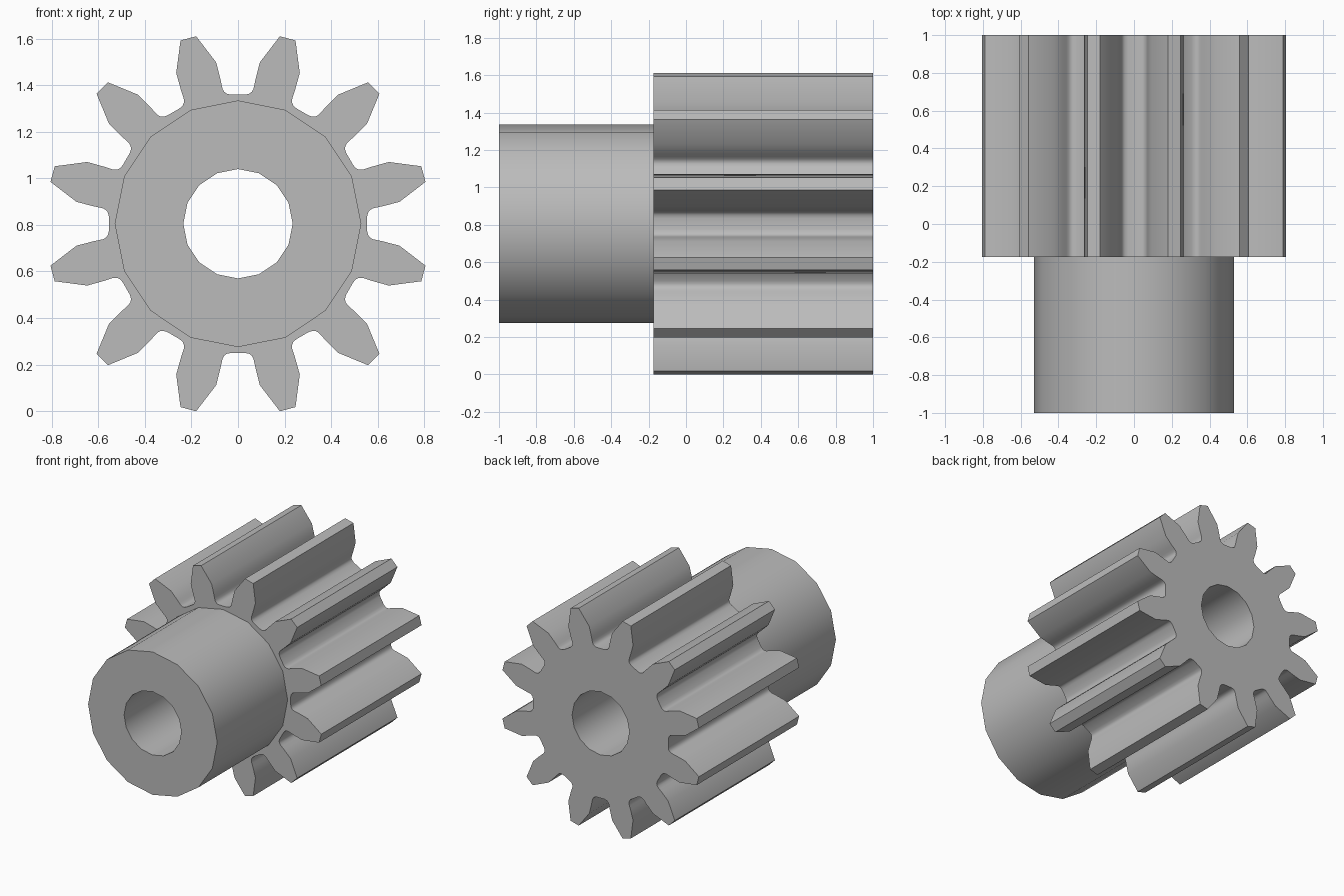
import bpy
import bmesh
from math import sin, cos, pi, radians
from mathutils import Matrix, Vector

if "Cube" in bpy.data.objects:
    bpy.data.objects.remove(bpy.data.objects["Cube"], do_unlink=True)

TEETH = 12
AXIS_Z = 0.805
FRONT, STEP, BACK = -1.0, -0.175, 1.0

grey = bpy.data.materials.new("plain_grey")
grey.use_nodes = True
colour = (0.5, 0.5, 0.5, 1)
grey.diffuse_color = colour
grey.node_tree.nodes["Principled BSDF"].inputs["Base Color"].default_value = colour


def circle(radius, sides=16):
    return [Vector((radius * sin(2 * pi * i / sides), radius * cos(2 * pi * i / sides)))
            for i in range(sides)]


def gear_outline():
    # half of one gap: root fillet, flank, tooth tip
    half = [(0.03, 0.555), (0.048, 0.559), (0.059, 0.567), (0.066, 0.579),
            (0.07, 0.596), (0.075, 0.62), (0.094, 0.694), (0.18, 0.806)]
    gap = [Vector((-x, z)) for x, z in reversed(half)] + [Vector(p) for p in half]
    return [Matrix.Rotation(-2 * pi * i / TEETH, 2) @ p
            for i in range(TEETH) for p in gap]


bm = bmesh.new()


def ring(points, y):
    verts = [bm.verts.new((p.x, y, p.y + AXIS_Z)) for p in points]
    for i, v in enumerate(verts):
        bm.edges.new((verts[i - 1], v))
    return verts


def wall(a, b):
    for i in range(len(a)):
        bm.faces.new((a[i - 1], a[i], b[i], b[i - 1]))


def cap(outer, inner):
    edges = [bm.edges.get((r[i - 1], r[i])) for r in (outer, inner) for i in range(len(r))]
    bmesh.ops.triangle_fill(bm, edges=edges, use_beauty=True)


# Toothed section, hub and through bore
teeth_front, teeth_back = (ring(gear_outline(), y) for y in (STEP, BACK))
hub_front, hub_back = (ring(circle(0.53), y) for y in (FRONT, STEP))
bore_front, bore_back = (ring(circle(0.235), y) for y in (FRONT, BACK))

wall(teeth_front, teeth_back)
wall(hub_front, hub_back)
wall(bore_front, bore_back)
cap(teeth_back, bore_back)
cap(teeth_front, hub_back)
cap(hub_front, bore_front)
bmesh.ops.recalc_face_normals(bm, faces=bm.faces)

mesh = bpy.data.meshes.new("pinion_gear")
bm.to_mesh(mesh)
bm.free()
mesh.materials.append(grey)
gear = bpy.data.objects.new("pinion_gear", mesh)
bpy.context.collection.objects.link(gear)

bpy.ops.object.select_all(action="DESELECT")
gear.select_set(True)
bpy.context.view_layer.objects.active = gear
bpy.ops.object.shade_smooth_by_angle(angle=radians(30))
